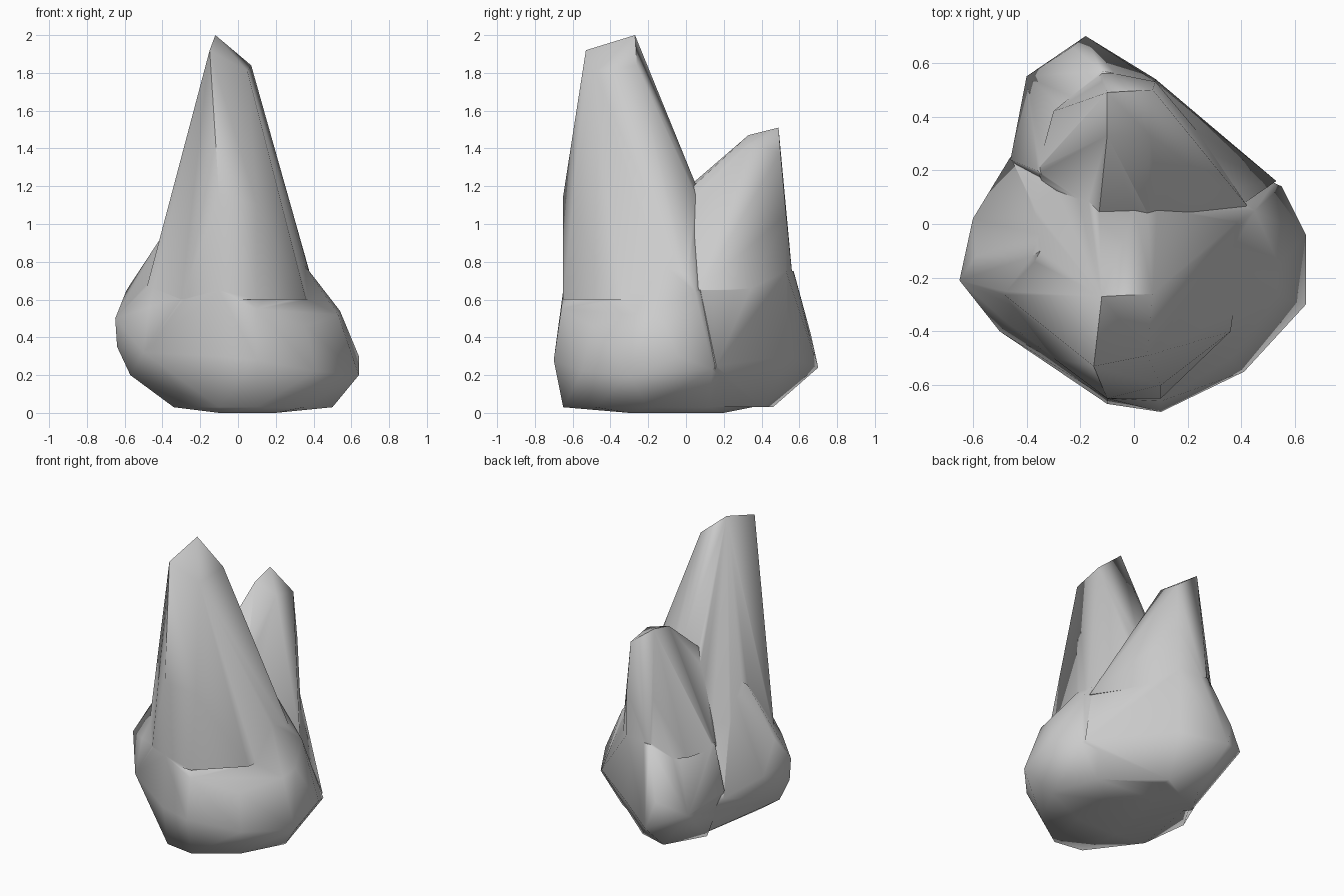
import bpy, bmesh, math

if "Cube" in bpy.data.objects:
    bpy.data.objects.remove(bpy.data.objects["Cube"])


def hull(name, pts):
    """Closed faceted block wrapped around a handful of points."""
    bm = bmesh.new()
    for p in pts:
        bm.verts.new(p)
    bmesh.ops.convex_hull(bm, input=bm.verts)
    loose = [v for v in bm.verts if not v.link_faces]
    bmesh.ops.delete(bm, geom=loose, context='VERTS')
    bmesh.ops.recalc_face_normals(bm, faces=bm.faces)
    me = bpy.data.meshes.new(name)
    bm.to_mesh(me)
    bm.free()
    ob = bpy.data.objects.new(name, me)
    bpy.context.collection.objects.link(ob)
    return ob


def ring(z, pts):
    return [(x, y, z) for x, y in pts]


# Wide front lobe with a shoulder that rises to the notch
base = hull("rock", ring(0, [(-.1, -.3), (.2, -.3), (.2, 0), (0, .2)])
    + ring(.03, [(-.34, -.3), (-.1, -.62), (.1, -.65), (.35, -.48), (.5, -.2),
                 (.40, .12), (.05, .35), (-.25, .25)])
    + [(.64, -.3, .2), (.64, -.04, .3), (.55, .14, .23), (.41, -.55, .22),
       (.1, -.7, .28), (-.1, -.67, .3), (-.5, -.4, .32), (-.57, -.2, .2),
       (-.64, -.21, .35), (-.65, -.21, .5), (-.6, .02, .45), (-.46, .25, .35),
       (-.47, -.37, .56), (-.59, -.12, .65), (.45, .05, .64), (.54, -.15, .54),
       (.53, -.27, .52), (-.1, -.65, .65), (.1, -.66, .55), (.36, -.50, .46),
       (-.38, -.12, .97), (.3, -.1, .85), (-.13, .04, 1.15), (.06, .04, 1.15),
       (.1, .35, .5), (-.25, .3, .5)])

# Smaller back lobe
lobe = hull("back_lobe", ring(.03, [(.40, .1), (.05, .4), (-.15, .46), (-.3, .2), (0, -.2)])
    + [(-.4, .55, .33), (-.18, .7, .24), (-.23, .66, .42), (.08, .54, .3),
       (.27, .36, .3), (.53, .16, .25), (-.46, .24, .4), (-.12, .57, .75),
       (.08, .53, .75), (.40, .07, .68), (-.36, .2, .68), (0, -.2, .7)])

# Tall front spire with a slanted tip
front = hull("front_spire",
    [(-.12, -.27, 2.0), (-.15, -.53, 1.92), (.05, -.49, 1.81), (.07, -.26, 1.84),
     (-.1, -.65, 1.15), (.1, -.6, 1.1), (-.395, -.28, .98), (.25, -.3, .95)]
    + ring(.6, [(-.5, -.25), (-.3, -.5), (-.1, -.65), (.1, -.65), (.36, -.4),
                (.42, .04), (.1, .3), (-.2, .3), (-.4, .1)]))

# Short back spire
back = hull("back_spire",
    [(-.1, .33, 1.47), (-.1, .49, 1.51), (.07, .5, 1.38), (.06, .33, 1.42),
     (-.13, .04, 1.22), (.05, .04, 1.2), (-.12, .53, 1.05), (.08, .53, 1.05)]
    + ring(.65, [(-.30, .42), (-.12, .57), (.08, .53), (.24, .34), (.42, .07),
                 (.2, -.3), (-.15, -.3), (-.36, .2)]))

# Fuse everything into one rock
parts = (lobe, front, back)
for part in parts:
    m = base.modifiers.new("union", 'BOOLEAN')
    m.operation, m.solver, m.object = 'UNION', 'EXACT', part
dg = bpy.context.evaluated_depsgraph_get()
fused = bpy.data.meshes.new_from_object(base.evaluated_get(dg))
base.modifiers.clear()
base.data = fused
for part in parts:
    bpy.data.objects.remove(part)

# Soft shading all over
bpy.context.view_layer.objects.active = base
base.select_set(True)
bpy.ops.object.shade_smooth_by_angle(angle=math.radians(60))
